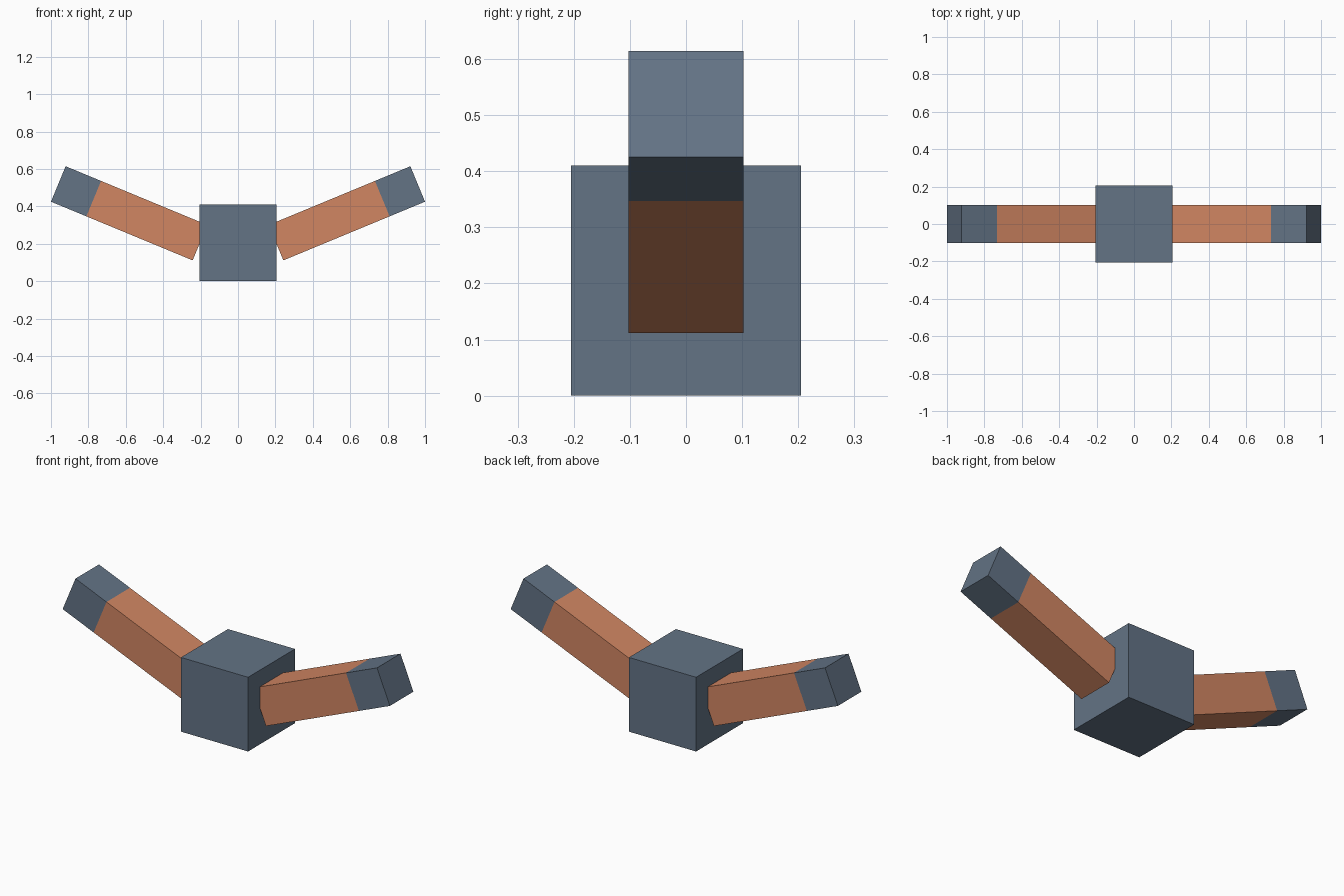
import bpy, bmesh, math
from mathutils import Matrix, Vector

cube = bpy.data.objects.get("Cube")
if cube:
    bpy.data.objects.remove(cube, do_unlink=True)

U = 0.205                    # arm thickness, the module of the whole model
TILT = math.radians(22.5)


def material(name, rgb):
    mat = bpy.data.materials.new(name)
    mat.use_nodes = True
    mat.diffuse_color = (*rgb, 1)
    mat.node_tree.nodes["Principled BSDF"].inputs["Base Color"].default_value = (*rgb, 1)
    return mat


slate = material("slate_blue", (0.125, 0.172, 0.235))
orange = material("warm_orange", (0.64, 0.24, 0.123))


def add_object(name, bm, mats):
    bmesh.ops.recalc_face_normals(bm, faces=bm.faces)
    mesh = bpy.data.meshes.new(name)
    bm.to_mesh(mesh)
    bm.free()
    for mat in mats:
        mesh.materials.append(mat)
    obj = bpy.data.objects.new(name, mesh)
    bpy.context.collection.objects.link(obj)
    return obj


def box(size, centre):
    bm = bmesh.new()
    bmesh.ops.create_cube(bm, size=1, matrix=Matrix.Translation(centre) @ Matrix.Diagonal((*size, 1)))
    return bm


# Central cube
add_object("body", box((2 * U, 2 * U, 2 * U), (0, 0, U)), [slate])

# Raised arms: a square bar whose outer quarter is the hand
for name, side in (("left_arm", 1), ("right_arm", -1)):
    bm = box((4 * U, U, U), (-2 * U, 0, 0))
    bmesh.ops.bisect_plane(bm, geom=bm.verts[:] + bm.edges[:] + bm.faces[:],
                           plane_co=(-U, 0, 0), plane_no=(1, 0, 0))
    for face in bm.faces:
        face.material_index = int(face.calc_center_median().x > -U)
    tip = Vector((1 - U / 2 * math.sin(TILT), 0, 0.52))
    bm.transform(Matrix.Diagonal((side, 1, 1, 1)) @ Matrix.Translation(tip)
                 @ Matrix.Rotation(-TILT, 4, "Y"))
    add_object(name, bm, [orange, slate])
